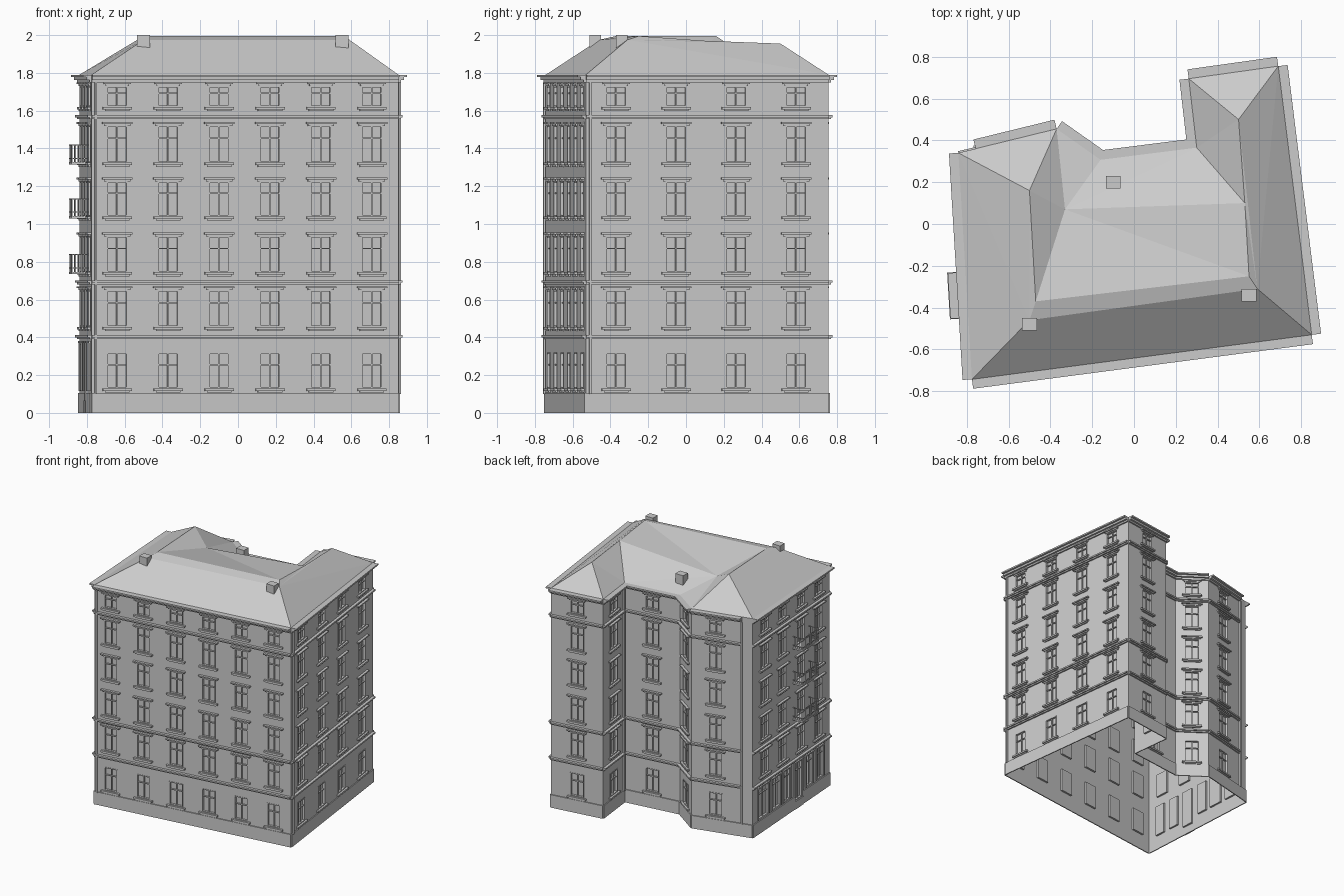
import bpy, bmesh
from mathutils import Vector

if "Cube" in bpy.data.objects:
    bpy.data.objects.remove(bpy.data.objects["Cube"])

TOP = 1.79
# footprint corners, counter-clockwise, starting front left
FOOT = [(-.775, -.743), (.85, -.53), (.69, .755), (.262, .695),
        (.30, .365), (-.16, .307), (-.37, .455), (-.84, .34)]
# window columns measured along each wall
COLS = [[.136 + .272 * i for i in range(6)], [.161 + .32 * i for i in range(4)],
        [.216], [.165], [.232], [.128], [.19], [.17, .42, .68, .93]]
ROWS = [(.13, .32), (.455, .65), (.745, .935), (1.04, 1.225), (1.325, 1.52), (1.62, 1.73)]
parts = {}


def part(name):
    if name not in parts:
        parts[name] = bmesh.new()
    return parts[name]


class Wall:
    def __init__(self, i):
        self.p = Vector((*FOOT[i], 0))
        d = Vector((*FOOT[(i + 1) % 8], 0)) - self.p
        self.length = d.length
        self.d = d.normalized()
        self.n = Vector((self.d.y, -self.d.x, 0))

    def at(self, u, z, out=0):
        return self.p + self.d * u + self.n * out + Vector((0, 0, z))

    def quad(self, name, pts):
        bm = part(name)
        bm.faces.new([bm.verts.new(self.at(*q)) for q in pts])

    def box(self, name, u0, u1, z0, z1, n0, n1):
        bm = part(name)
        v = [bm.verts.new(self.at(u, z, n)) for n in (n0, n1) for z in (z0, z1) for u in (u0, u1)]
        for f in ((0, 1, 3, 2), (4, 5, 7, 6), (0, 1, 5, 4), (2, 3, 7, 6), (0, 2, 6, 4), (1, 3, 7, 5)):
            bm.faces.new([v[k] for k in f])

    def panel(self, openings):
        # wall sheet with recessed openings
        us = sorted({0, self.length, *[round(o[k], 4) for o in openings for k in (0, 1)]})
        zs = sorted({0, TOP, *[o[k] for o in openings for k in (2, 3)]})
        for a, b in zip(us, us[1:]):
            for c, e in zip(zs, zs[1:]):
                um, zm = (a + b) / 2, (c + e) / 2
                if not any(o[0] < um < o[1] and o[2] < zm < o[3] for o in openings):
                    self.quad("walls", [(a, c), (b, c), (b, e), (a, e)])
        r = -.015
        for a, b, c, e in openings:
            self.quad("window_glass", [(a, c, r), (b, c, r), (b, e, r), (a, e, r)])
            for (p, q), (s, t) in (((a, c), (b, c)), ((b, c), (b, e)), ((b, e), (a, e)), ((a, e), (a, c))):
                self.quad("walls", [(p, q, 0), (s, t, 0), (s, t, r), (p, q, r)])

    def window(self, a, b, c, e, split=.66):
        # casement frame with centre post and transom
        N, m, t = "window_frames", (a + b) / 2, .007
        zt = c + (e - c) * split
        for u in (a, b - t):
            self.box(N, u, u + t, c, e, -.015, .003)
        for z in (c, e - t):
            self.box(N, a, b, z, z + t, -.015, .003)
        self.box(N, m - t / 2, m + t / 2, c, e, -.015, -.004)
        self.box(N, a, b, zt - t / 2, zt + t / 2, -.015, -.004)


walls = [Wall(i) for i in range(8)]
for i, w in enumerate(walls):
    left = i == 7
    openings = []
    for u in COLS[i]:
        for r, (z0, z1) in enumerate(ROWS):
            if left and r == 0:
                continue
            o = (u - .056, u + .056, z0, z1)
            openings.append(o)
            w.window(*o)
            # sill, and lintel hood above the ground floor
            w.box("window_sills", u - .077, u + .077, z0 - .013, z0, 0, .018)
            w.box("window_sills", u - .065, u + .065, z0 - .022, z0 - .013, 0, .01)
            if r:
                h = .08 if r < 5 else .072
                w.box("window_lintels", u - h + .01, u + h - .01, z1, z1 + .01, 0, .01)
                w.box("window_lintels", u - h, u + h, z1 + .01, z1 + .02, 0, .02)
    # shop front on the left side
    if left:
        for u, wd in ((.15, .14), (.33, .12), (.48, .09), (.645, .10), (.80, .09), (.95, .09)):
            o = (u - wd / 2, u + wd / 2, .065 if u == .645 else .115, .37)
            openings.append(o)
            w.window(*o, split=.78)
            w.box("shop_surrounds", o[0] - .012, o[0], o[2], .38, 0, .008)
            w.box("shop_surrounds", o[1], o[1] + .012, o[2], .38, 0, .008)
            w.box("shop_surrounds", o[0] - .012, o[1] + .012, .37, .38, 0, .012)
    w.panel(openings)

    # plinth, with a gap and step at the door
    spans = [(0, .595), (.695, w.length)] if left else [(0, w.length)]
    for a, b in spans:
        w.box("plinth", a, b, 0, .105, 0, .008)
    if left:
        w.box("door_step", .59, .70, 0, .065, 0, .012)

    # string courses and eaves, stopping short at the blank rear-left end
    end = w.length - (.085 if i == 6 else 0)
    for z in (.39, .68, 1.555):
        w.box("string_courses", 0, end, z, z + .01, 0, .012)
        w.box("string_courses", 0, end, z + .01, z + .022, 0, .022)
    for z0, z1, n in ((1.75, 1.763, .012), (1.763, 1.778, .028), (1.778, 1.79, .045)):
        w.box("eaves", 0, end, z0, z1, 0, n)

# downpipes
for i, u in ((0, .022), (1, .022), (3, .31), (6, .40)):
    walls[i].box("downpipes", u - .006, u + .006, .1, 1.75, .004, .016)

# balconies on the left wall
for r in (2, 3, 4):
    w, z, a, b, out = walls[7], ROWS[r][0] - .01, .568, .792, .088
    w.box("balcony_slabs", a, b, z, z + .012, 0, out)
    for zz in (z + .03, z + .1):
        w.box("balcony_rails", a, b, zz, zz + .005, out - .005, out)
        for u in (a, b - .005):
            w.box("balcony_rails", u, u + .005, zz, zz + .005, 0, out)
    for k in range(15):
        u = a + (b - a - .004) * k / 14
        w.box("balcony_rails", u, u + .004, z, z + .1, out - .005, out - .001)
    for u in (a, b - .004):
        for k in range(1, 5):
            w.box("balcony_rails", u, u + .004, z, z + .1, out * k / 5, out * k / 5 + .004)

# hipped roof over the irregular plan
roof = part("roof")
RIDGE = {"P": (-.5, -.46, 1.975), "Q": (.59, -.31, 1.975), "R": (-.47, -.37, 1.995),
         "S": (.55, -.25, 1.995), "M": (.53, .1, 1.97), "W": (.5, .5, 1.955),
         "L": (-.5, .16, 1.995), "V": (-.33, .07, 1.9)}
rv = {k: roof.verts.new(c) for k, c in RIDGE.items()}
rv.update({str(k): roof.verts.new((x, y, TOP)) for k, (x, y) in enumerate(FOOT)})
for f in ("01QP", "PQSR", "12Q", "2WQ", "QWM", "QMS", "23W", "34W", "4MW", "45V", "4VM",
          "MVS", "SVR", "56V", "6LV", "VLR", "67L", "70P", "7PL", "LPR"):
    roof.faces.new([rv[c] for c in f])

# chimneys, aligned with the grid
for x, y, z0, z1 in ((-.5, -.48, 1.93, 2.0), (.55, -.34, 1.93, 2.0), (-.1, .2, 1.8, 1.91)):
    bm = part("chimneys")
    vs = bmesh.ops.create_cube(bm, size=1)["verts"]
    for v in vs:
        v.co = Vector((x + v.co.x * .07, y + v.co.y * .06, (z0 + z1) / 2 + v.co.z * (z1 - z0)))

for name, bm in parts.items():
    if name in ("walls", "roof"):
        bmesh.ops.remove_doubles(bm, verts=bm.verts, dist=.0005)
    if name != "window_glass":
        bmesh.ops.recalc_face_normals(bm, faces=bm.faces)
    me = bpy.data.meshes.new(name)
    bm.to_mesh(me)
    bm.free()
    bpy.context.collection.objects.link(bpy.data.objects.new(name, me))
